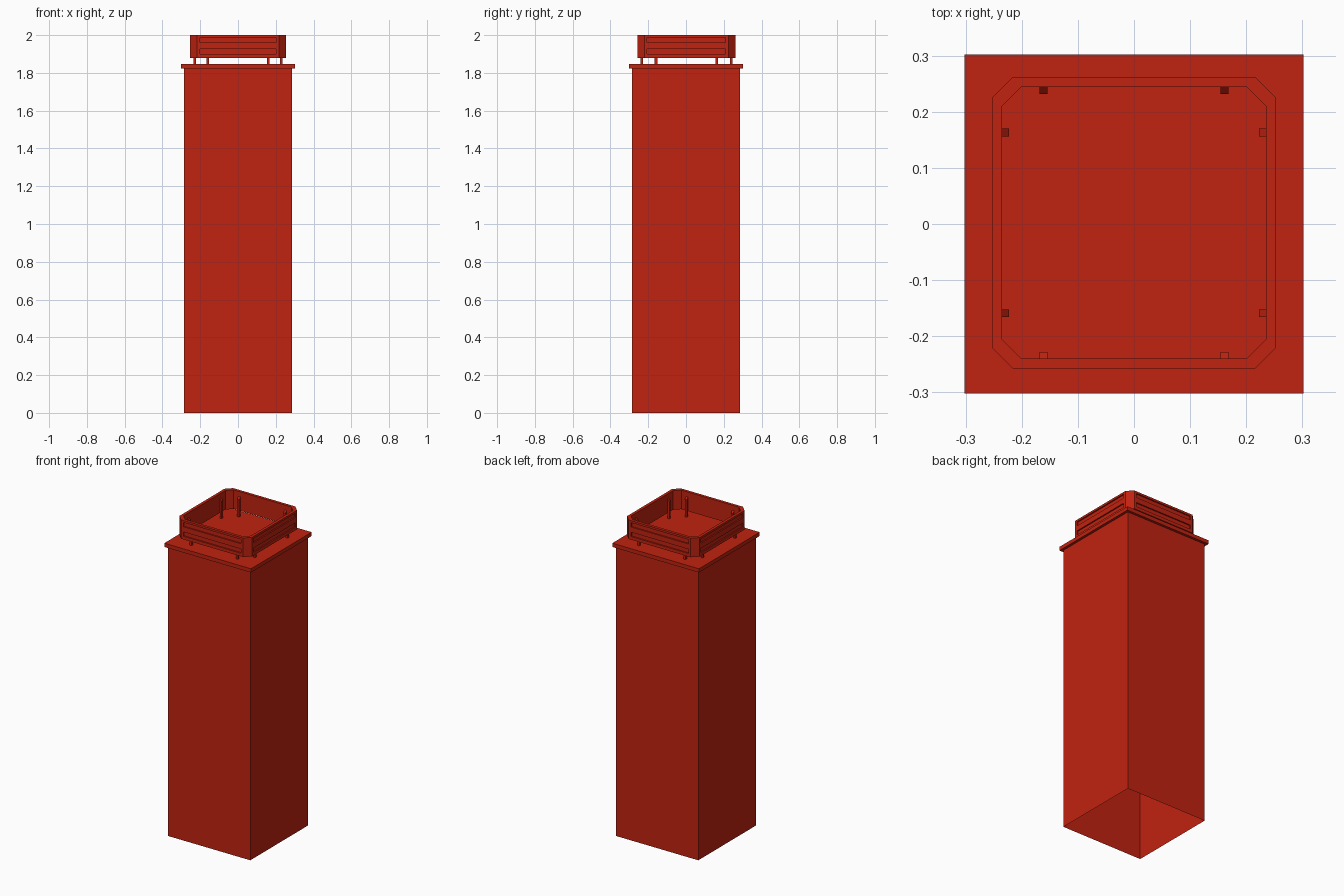
import bpy, bmesh, math
from mathutils import Matrix, Vector

if "Cube" in bpy.data.objects:
    bpy.data.objects.remove(bpy.data.objects["Cube"])

red = bpy.data.materials.new("brick red")
red.use_nodes = True
red.diffuse_color = (0.53, 0.016, 0.005, 1)
red.node_tree.nodes["Principled BSDF"].inputs["Base Color"].default_value = red.diffuse_color


def finish(name, bm):
    bmesh.ops.recalc_face_normals(bm, faces=bm.faces)
    mesh = bpy.data.meshes.new(name)
    bm.to_mesh(mesh)
    bm.free()
    mesh.materials.append(red)
    ob = bpy.data.objects.new(name, mesh)
    bpy.context.collection.objects.link(ob)
    return ob


def add_box(bm, lo, hi):
    lo, hi = Vector(lo), Vector(hi)
    m = Matrix.Translation((lo + hi) / 2) @ Matrix.Diagonal((*(hi - lo), 1))
    return bmesh.ops.create_cube(bm, size=1, matrix=m)["verts"]


# Tall shaft: thin shell, open underneath
SHAFT, CAP, CAP_BOTTOM, CAP_TOP = 0.286, 0.302, 1.822, 1.846
bm = bmesh.new()
add_box(bm, (-SHAFT, -SHAFT, 0), (SHAFT, SHAFT, CAP_BOTTOM))
bm.normal_update()
bmesh.ops.delete(bm, geom=[f for f in bm.faces if abs(f.normal.z) > 0.5], context="FACES")
finish("shaft", bm)

# Overhanging slab
bm = bmesh.new()
add_box(bm, (-CAP, -CAP, CAP_BOTTOM), (CAP, CAP, CAP_TOP))
finish("cap_slab", bm)

# Collar: open octagonal band with clipped corners
HX, HY, WALL, CY = 0.253, 0.26, 0.018, 0.002
LOW, HIGH = 1.88, 2.0


def octagon(hx, hy, clip):
    pts = []
    for sx, sy in ((1, 1), (-1, 1), (-1, -1), (1, -1)):
        pair = [(sx * hx, sy * (hy - clip)), (sx * (hx - clip), sy * hy)]
        pts += pair if sx * sy > 0 else pair[::-1]
    return pts


bm = bmesh.new()
outer, inner = octagon(HX, HY, 0.037), octagon(HX - WALL, HY - WALL, 0.034)
loops = [[bm.verts.new((x, y + CY, z)) for x, y in ring]
         for ring, z in ((outer, LOW), (outer, HIGH), (inner, HIGH), (inner, LOW))]
for a, b in zip(loops, loops[1:] + loops[:1]):
    for i in range(8):
        j = (i + 1) % 8
        bm.faces.new((a[i], a[j], b[j], b[i]))
collar = finish("collar", bm)

# Two long shallow recesses on each side of the collar
DEPTH = 0.008
bm = bmesh.new()
for z0, z1 in ((1.9, 1.927), (1.96, 1.987)):
    for s in (-1, 1):
        for half, reach, along_x in ((0.2, HY, True), (0.208, HX, False)):
            a, b = sorted((s * (reach - DEPTH), s * (reach + 0.03)))
            if along_x:
                add_box(bm, (-half, a + CY, z0), (half, b + CY, z1))
            else:
                add_box(bm, (a, -half + CY, z0), (b, half + CY, z1))
cutter = finish("recess_cutter", bm)
cutter.hide_render = True
cut = collar.modifiers.new("recesses", "BOOLEAN")
cut.operation, cut.solver, cut.object = "DIFFERENCE", "EXACT", cutter
bpy.context.view_layer.objects.active = collar
bpy.ops.object.modifier_apply(modifier=cut.name)
bpy.data.objects.remove(cutter)

# Posts: two against each inner wall, tops sloping towards the middle
bm = bmesh.new()
for k in range(4):
    reach = (HY if k % 2 == 0 else HX) - WALL
    for side in (-1, 1):
        x = side * 0.161
        verts = add_box(bm, (x - 0.007, reach - 0.012, CAP_TOP), (x + 0.007, reach + 0.001, 1.97))
        for v in verts:
            if v.co.z > 1.9 and v.co.y < reach - 0.006:
                v.co.z -= 0.014
        turn = Matrix.Rotation(k * math.pi / 2, 4, "Z")
        bmesh.ops.transform(bm, matrix=Matrix.Translation((0, CY, 0)) @ turn, verts=verts)
finish("collar_posts", bm)
